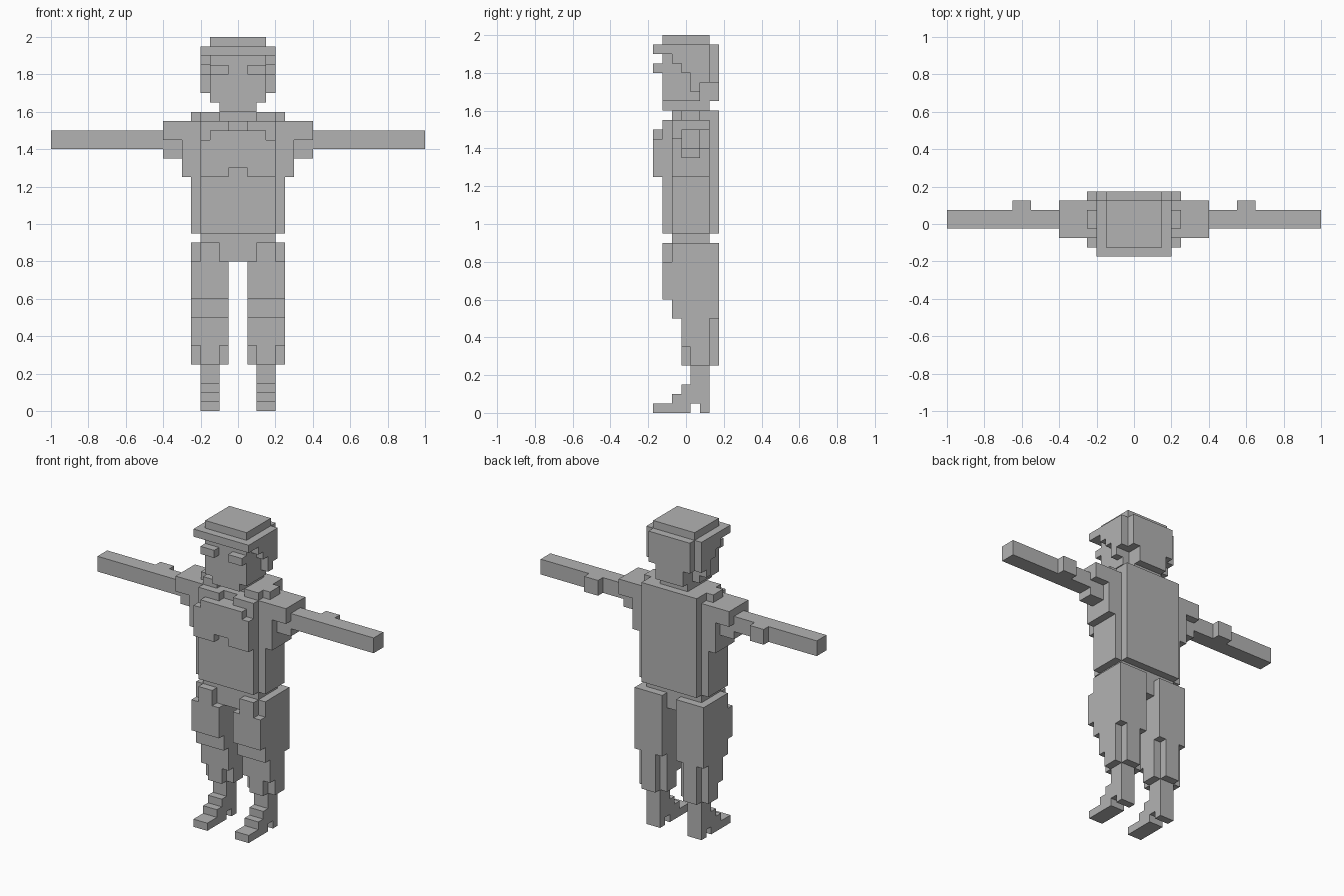
import bpy
import bmesh
from itertools import product
from mathutils import Vector

UNIT = 0.05
DEPTH = 7  # cells from front to back

cube = bpy.data.objects.get("Cube")
if cube:
    bpy.data.objects.remove(cube)

grey = bpy.data.materials.new("plain grey")
grey.use_nodes = True
grey.diffuse_color = (0.45, 0.45, 0.45, 1)
grey.node_tree.nodes["Principled BSDF"].inputs["Base Color"].default_value = grey.diffuse_color


def build(name, boxes, sides=(1, -1)):
    """Fuse blocks (x, y, z ranges in cells, on the +x half) into one stepped skin."""
    cells = set()
    for xs, ys, zs in boxes:
        for x, y, z in product(range(*xs), range(*ys), range(*zs)):
            cells.update((x if s > 0 else -x - 1, y, z) for s in sides)
    bm = bmesh.new()
    for cell in cells:
        middle = Vector(cell) + Vector((0.5, 0.5, 0.5))
        for axis, sign in product(range(3), (-1, 1)):
            step = [0, 0, 0]
            step[axis] = sign
            if tuple(c + d for c, d in zip(cell, step)) in cells:
                continue
            normal = Vector(step)
            u = Vector([float(i == (axis + 1) % 3) for i in range(3)])
            v = normal.cross(u)
            corners = [middle + (normal + a * u + b * v) / 2
                       for a, b in ((-1, -1), (1, -1), (1, 1), (-1, 1))]
            bm.faces.new([bm.verts.new((p - Vector((0, DEPTH / 2, 0))) * UNIT)
                          for p in corners])
    bmesh.ops.remove_doubles(bm, verts=bm.verts, dist=UNIT / 100)
    bmesh.ops.dissolve_limit(bm, angle_limit=0.01, verts=bm.verts, edges=bm.edges)
    mesh = bpy.data.meshes.new(name)
    bm.to_mesh(mesh)
    bm.free()
    mesh.materials.append(grey)
    obj = bpy.data.objects.new(name, mesh)
    bpy.context.collection.objects.link(obj)


# Head: skull, crown, jaw, brow band, stepped side hair, back of the head, eyes
build("head", [
    ((0, 3), (1, 6), (35, 40)),
    ((0, 3), (1, 5), (33, 35)),
    ((0, 2), (5, 6), (33, 35)),
    ((0, 2), (1, 6), (32, 33)),
    ((0, 4), (0, 2), (38, 39)),
    ((3, 4), (2, 6), (37, 39)),
    ((3, 4), (3, 6), (36, 37)),
    ((3, 4), (4, 6), (35, 36)),
    ((3, 4), (4, 5), (34, 35)),
    ((0, 3), (6, 7), (35, 39)),
    ((0, 2), (6, 7), (33, 35)),
])
build("eyes", [((1, 3), (0, 1), (36, 37))])

# Torso: core, flanks, back, open collar
build("torso", [
    ((0, 4), (2, 7), (19, 31)),
    ((0, 4), (1, 2), (19, 30)),
    ((1, 4), (1, 2), (30, 31)),
    ((4, 5), (2, 6), (19, 31)),
    ((2, 4), (2, 3), (31, 32)),
    ((0, 4), (3, 7), (31, 32)),
    ((4, 5), (3, 5), (31, 32)),
])
build("chest_plate", [
    ((0, 3), (0, 1), (29, 30)),
    ((0, 4), (0, 1), (26, 29)),
    ((1, 4), (0, 1), (25, 26)),
])
build("hips", [((0, 4), (2, 6), (16, 19))])

for side, s in (("left", 1), ("right", -1)):
    # Shoulder pad with stepped underside
    build(side + "_shoulder", [
        ((5, 8), (2, 6), (29, 31)),
        ((5, 8), (3, 5), (27, 29)),
        ((5, 6), (2, 6), (25, 29)),
    ], [s])
    # Arm with elbow bump
    build(side + "_arm", [
        ((8, 20), (3, 5), (28, 30)),
        ((11, 13), (5, 6), (28, 30)),
    ], [s])
    # Baggy trouser leg
    build(side + "_trouser_leg", [
        ((1, 5), (4, 6), (5, 18)),
        ((2, 4), (3, 4), (5, 7)),
        ((1, 5), (3, 4), (7, 18)),
        ((1, 5), (2, 3), (10, 18)),
        ((1, 5), (1, 2), (12, 16)),
        ((2, 4), (1, 2), (16, 18)),
        ((2, 4), (6, 7), (5, 10)),
        ((1, 5), (6, 7), (10, 18)),
    ], [s])
    # Shin and stepped foot with raised arch
    build(side + "_foot", [
        ((2, 4), (4, 6), (1, 5)),
        ((2, 4), (0, 4), (0, 1)),
        ((2, 4), (2, 4), (1, 2)),
        ((2, 4), (3, 4), (2, 3)),
        ((2, 4), (5, 6), (0, 1)),
    ], [s])
